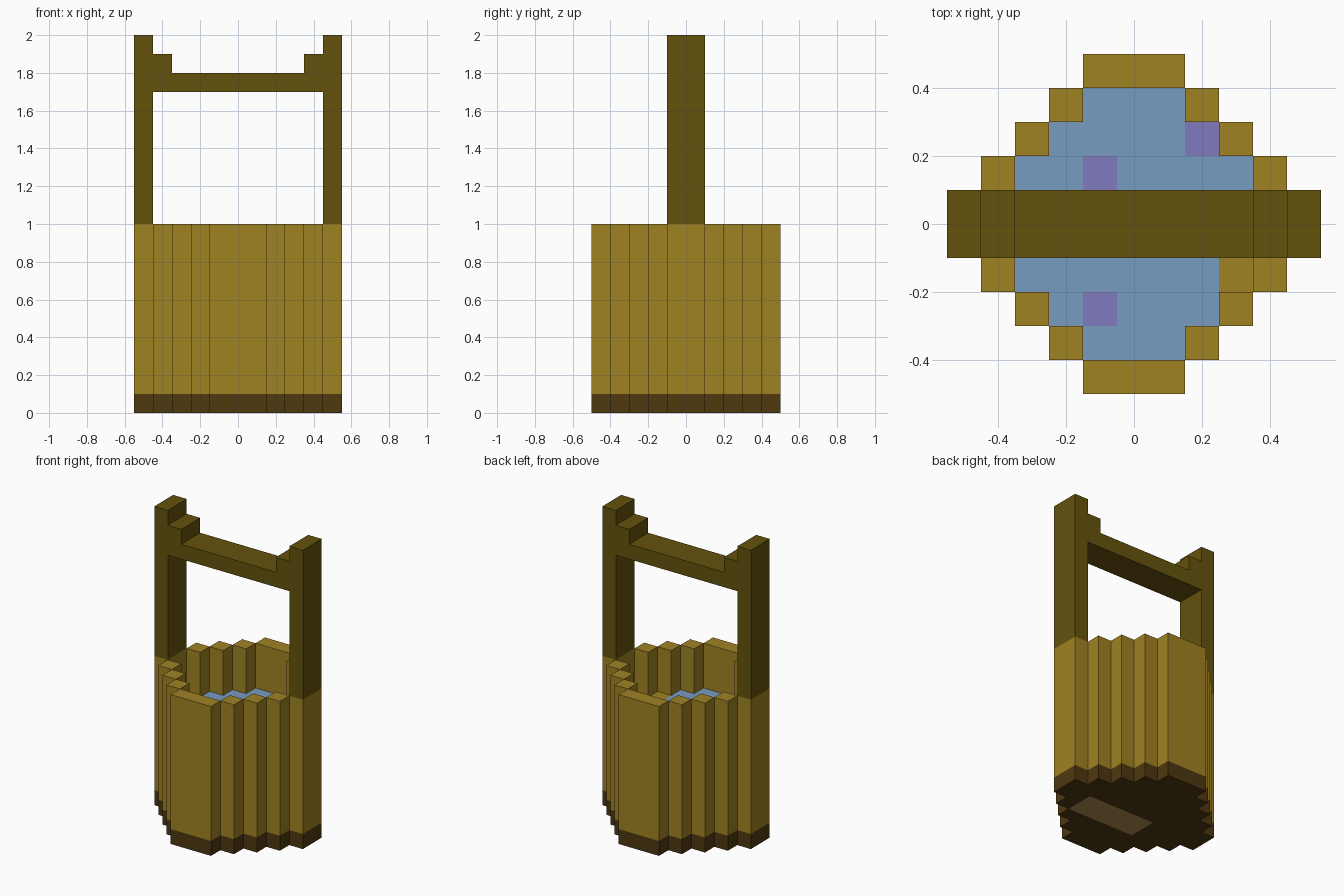
import bpy
import bmesh

if "Cube" in bpy.data.objects:
    bpy.data.objects.remove(bpy.data.objects["Cube"], do_unlink=True)

U = 0.1  # block size


def material(name, rgb):
    lin = [((c / 255 + 0.055) / 1.055) ** 2.4 if c > 10 else c / 255 / 12.92 for c in rgb]
    mat = bpy.data.materials.new(name)
    mat.use_nodes = True
    mat.diffuse_color = (*lin, 1)
    bsdf = next(n for n in mat.node_tree.nodes if n.type == "BSDF_PRINCIPLED")
    bsdf.inputs["Base Color"].default_value = (*lin, 1)
    bsdf.inputs["Roughness"].default_value = 0.9
    return mat


wood = material("golden wood", (160, 130, 35))
dark_wood = material("handle wood", (101, 82, 13))
base_wood = material("base wood", (78, 56, 16))
tan = material("tan underside", (178, 141, 78))
water_blue = material("water blue", (119, 156, 193))
purple = material("purple", (128, 122, 190))


def finish(name, bm, mats):
    bmesh.ops.remove_doubles(bm, verts=bm.verts, dist=1e-4)
    mesh = bpy.data.meshes.new(name)
    bm.to_mesh(mesh)
    bm.free()
    for m in mats:
        mesh.materials.append(m)
    obj = bpy.data.objects.new(name, mesh)
    bpy.context.collection.objects.link(obj)
    return obj


def slab(name, cells, z0, z1, *mats):
    """Extrude a set of grid cells; equal heights give a flat sheet."""
    bm = bmesh.new()

    def quad(*pts):
        bm.faces.new([bm.verts.new(p) for p in pts])

    for i, j in cells:
        x0, x1 = (i - 0.5) * U, (i + 0.5) * U
        y0, y1 = (j - 5) * U, (j - 4) * U
        ring = [(x0, y0), (x1, y0), (x1, y1), (x0, y1)]
        quad(*[(x, y, z1) for x, y in ring])
        if z0 == z1:
            continue
        quad(*[(x, y, z0) for x, y in reversed(ring)])
        for k, (di, dj) in enumerate([(0, -1), (1, 0), (0, 1), (-1, 0)]):
            if (i + di, j + dj) not in cells:
                a, b = ring[k], ring[(k + 1) % 4]
                quad((*a, z0), (*b, z0), (*b, z1), (*a, z1))
    return finish(name, bm, mats)


# Stepped round footprint, its rim and its inside
def reach(j):
    return min(j, 9 - j) + 1


footprint = {(i, j) for j in range(10) for i in range(-reach(j), reach(j) + 1)}
rim = {(i, j) for i, j in footprint if abs(i) == reach(j) or j in (0, 9)}
wood_step = {(3, 3)}
spots = {(-1, 2), (-1, 6), (2, 7)}

# Base with a tan panel on its underside
base = slab("base", footprint, 0, U, base_wood, tan)
for face in base.data.polygons:
    c = face.center
    if face.normal.z < -0.5 and -0.15 < c.x < 0.35 and -0.2 < c.y < 0:
        face.material_index = 1

# Bucket wall, inner step and contents
slab("bucket_wall", rim, U, 1.0, wood)
slab("inner_step", wood_step, U, 0.7, wood)
slab("water", footprint - rim - wood_step - spots, 0.7, 0.7, water_blue)
slab("purple_spots", spots, 0.7, 0.7, purple)

# Handle: one stepped profile, mirrored and extruded through the depth
right_half = [(0.45, 1.7), (0.45, 1.0), (0.55, 1.0), (0.55, 2.0), (0.45, 2.0),
              (0.45, 1.9), (0.35, 1.9), (0.35, 1.8)]
profile = right_half + [(-x, z) for x, z in reversed(right_half)]
bm = bmesh.new()
front = bm.faces.new([bm.verts.new((x, -U, z)) for x, z in profile])
result = bmesh.ops.extrude_face_region(bm, geom=[front])
moved = [v for v in result["geom"] if isinstance(v, bmesh.types.BMVert)]
bmesh.ops.translate(bm, verts=moved, vec=(0, 2 * U, 0))
bmesh.ops.recalc_face_normals(bm, faces=bm.faces)
finish("handle", bm, [dark_wood])
